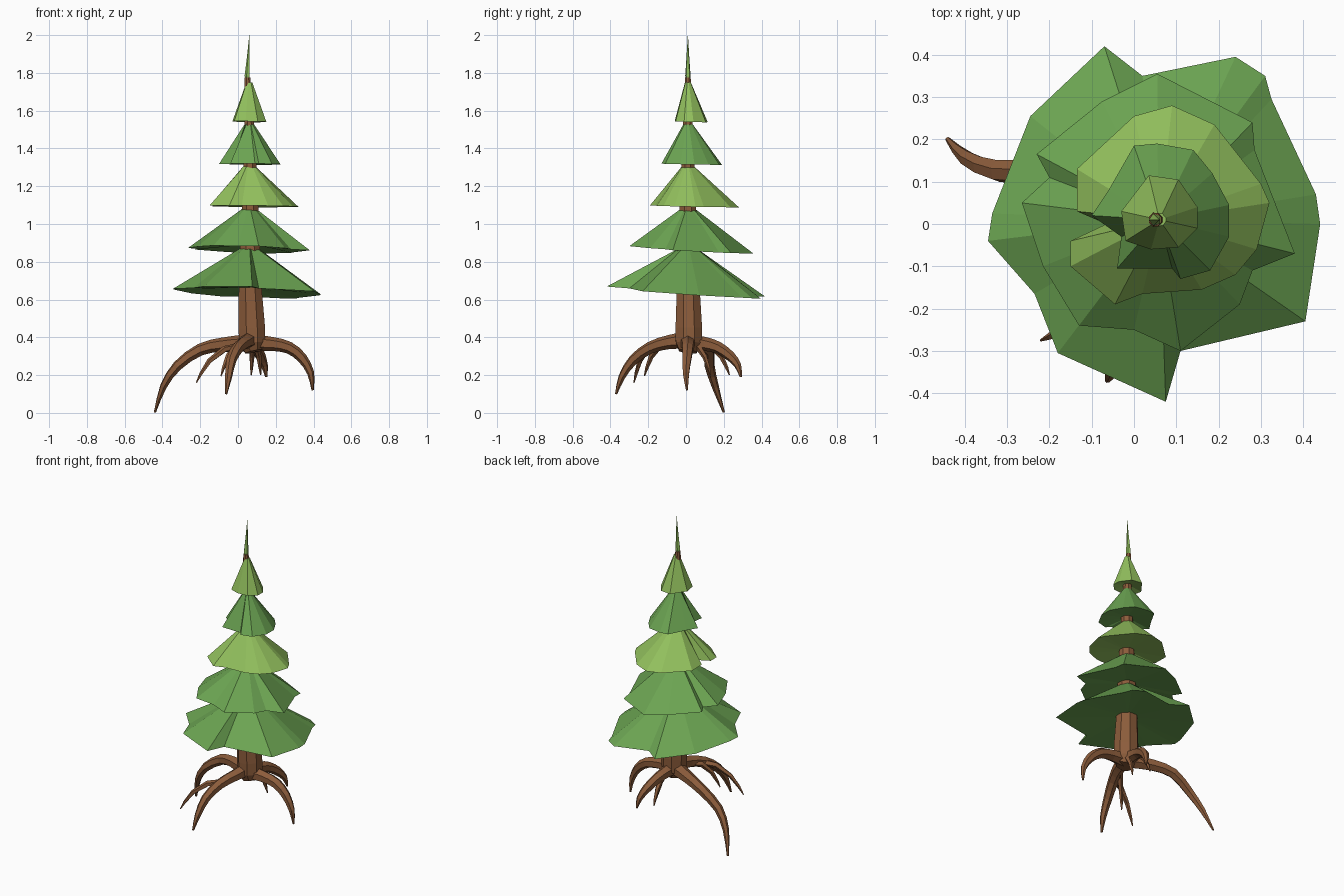
import bpy, math
from mathutils import Vector


def material(name, rgb):
    m = bpy.data.materials.new(name)
    m.diffuse_color = (*rgb, 1)
    return m


BARK = material("bark brown", (0.262, 0.108, 0.044))
DARK = material("deep green", (0.148, 0.37, 0.084))
LIGHT = material("light green", (0.29, 0.53, 0.11))


def make(name, verts, faces, mat):
    me = bpy.data.meshes.new(name)
    me.from_pydata([tuple(v) for v in verts], [], faces)
    me.materials.append(mat)
    ob = bpy.data.objects.new(name, me)
    bpy.context.collection.objects.link(ob)
    return ob


def bridge(a, b, n):
    """Quads between ring a and ring b (ring start indices)."""
    return [(a + i, a + (i + 1) % n, b + (i + 1) % n, b + i) for i in range(n)]


def tube(name, path, radii, sides, mat, side=None):
    """Faceted tapering tube along a path; the section never twists."""
    pts = [Vector(p) for p in path]
    if side is None:
        run = pts[-1] - pts[0]
        side = Vector((-run.y, run.x, 0)).normalized()
    verts, faces = [], []
    for i, p in enumerate(pts):
        d = (pts[min(i + 1, len(pts) - 1)] - pts[max(i - 1, 0)]).normalized()
        u = (side - d * side.dot(d)).normalized()
        v = d.cross(u)
        for k in range(sides):
            a = 2 * math.pi * (k + 0.5) / sides
            verts.append(p + (u * math.cos(a) + v * math.sin(a)) * radii[i])
        if i:
            faces += bridge((i - 1) * sides, i * sides, sides)
    faces.append(tuple(reversed(range(sides))))
    faces.append(tuple(range(len(verts) - sides, len(verts))))
    return make(name, verts, faces, mat)


def smooth(path, radii):
    """Insert a curved midpoint in every span of a path."""
    p = [Vector(q) for q in path]
    p = [2 * p[0] - p[1]] + p + [2 * p[-1] - p[-2]]
    out, rad = [], []
    for i in range(1, len(p) - 2):
        out += [p[i], (9 * (p[i] + p[i + 1]) - p[i - 1] - p[i + 2]) / 16]
        rad += [radii[i - 1], (radii[i - 1] + radii[i]) / 2]
    return out + [p[-2]], rad + [radii[-1]]


def tier(name, rim, z_top, z_rim, tilt, r, mat):
    """Skirt of needles: small top collar, ragged rim, nearly flat underside."""
    c = Vector((0.06, 0.01, 0))
    rim = sorted(rim, key=lambda p: math.atan2(p[1] - c.y, p[0] - c.x))
    n = len(rim)
    top, edge, inner = [], [], []
    for x, y in rim:
        d = (Vector((x, y, 0)) - c).normalized()
        top.append(c + d * r + Vector((0, 0, z_top)))
        edge.append(Vector((x, y, z_rim - tilt * y - tilt * 0.5 * x)))
        inner.append(c + d * r + Vector((0, 0, z_rim + 0.1 * (z_top - z_rim))))
    faces = bridge(n, 0, n) + bridge(2 * n, n, n) + [tuple(range(n))]
    make(name, top + edge + inner, faces, mat)


# Trunk
trunk = [(0.085, 0.01, 0.325, 0.05), (0.075, 0.015, 0.37, 0.075),
         (0.073, 0.015, 0.45, 0.076), (0.065, 0.012, 0.65, 0.066),
         (0.064, 0.01, 0.87, 0.058), (0.064, 0.01, 1.09, 0.047),
         (0.063, 0.01, 1.31, 0.037), (0.06, 0.01, 1.53, 0.027),
         (0.05, 0.01, 1.775, 0.016)]
tube("trunk", [t[:3] for t in trunk], [t[3] for t in trunk], 8, BARK, Vector((1, 0, 0)))

# Needle tiers, bottom to top
tier("needle_tier_1", [(-0.07, 0.42), (0.02, 0.35), (0.24, 0.395), (0.31, 0.35),
                       (0.325, 0.295), (0.43, 0.07), (0.44, 0), (0.405, -0.23),
                       (0.11, -0.30), (0.075, -0.42), (-0.18, -0.305), (-0.235, -0.165),
                       (-0.345, -0.04), (-0.335, 0.025), (-0.245, 0.255)],
     0.87, 0.642, 0.07, 0.05, DARK)
tier("needle_tier_2", [(0.055, 0.355), (0.28, 0.24), (0.285, 0.175), (0.38, -0.07),
                       (0.28, -0.11), (0.25, -0.19), (0.11, -0.30), (0, -0.25),
                       (-0.13, -0.24), (-0.215, -0.1), (-0.265, 0.05), (-0.2, 0.11),
                       (-0.23, 0.165), (-0.075, 0.29)],
     1.08, 0.868, 0.06, 0.038, DARK)
tier("needle_tier_3", [(0.09, 0.28), (0.19, 0.235), (0.30, 0.095), (0.32, 0.05),
                       (0.29, -0.06), (0.24, -0.12), (0.16, -0.155), (0.02, -0.165),
                       (-0.045, -0.19), (-0.15, -0.1), (-0.15, -0.04), (-0.065, 0),
                       (-0.135, 0.03), (-0.135, 0.13), (0, 0.255)],
     1.305, 1.095, 0.02, 0.033, LIGHT)
tier("needle_tier_4", [(0, 0.185), (0.055, 0.19), (0.14, 0.175), (0.185, 0.12),
                       (0.225, 0.045), (0.225, -0.03), (0.18, -0.11), (0.11, -0.13),
                       (0.09, -0.105), (-0.04, -0.105), (-0.03, -0.03), (-0.1, 0.02),
                       (-0.06, 0.08)],
     1.53, 1.318, 0.02, 0.024, DARK)
tier("needle_tier_5", [(0.035, 0.115), (0.105, 0.105), (0.15, 0.04), (0.15, -0.01),
                       (0.105, -0.055), (0.04, -0.06), (-0.02, -0.04), (-0.03, 0.03)],
     1.75, 1.543, 0.03, 0.016, LIGHT)

# Pointed tip
tube("tip", [(0.05, 0.01, 1.77), (0.05, 0.01, 1.785), (0.055, 0.01, 1.88), (0.06, 0.01, 2.0)],
     [0.012, 0.015, 0.008, 0.0005], 5, LIGHT, Vector((1, 0, 0)))

# Main roots: arch outward, then drop
roots = {
    "left_root": [(0.05, 0.02, 0.37), (-0.08, 0.08, 0.362), (-0.2, 0.12, 0.335),
                  (-0.32, 0.125, 0.25), (-0.395, 0.155, 0.14), (-0.44, 0.2, 0.003)],
    "right_root": [(0.08, 0.01, 0.37), (0.18, 0.01, 0.365), (0.27, 0.01, 0.345),
                   (0.34, 0.005, 0.29), (0.385, 0, 0.21), (0.395, 0.005, 0.12)],
    "front_root": [(0.06, 0, 0.385), (0.04, -0.09, 0.375), (0, -0.19, 0.345),
                   (-0.035, -0.28, 0.28), (-0.05, -0.34, 0.19), (-0.063, -0.37, 0.1)],
    "back_root": [(0.075, 0.02, 0.37), (0.08, 0.1, 0.365), (0.095, 0.17, 0.345),
                  (0.12, 0.235, 0.3), (0.14, 0.275, 0.25), (0.15, 0.29, 0.19)],
}
for name, path in roots.items():
    tube(name, *smooth(path, [0.046, 0.037, 0.032, 0.027, 0.019, 0.006]), 6, BARK)

# Thin rootlets branching from the main roots: start and tip
rootlets = [((0.01, -0.17, 0.35), (-0.22, -0.275, 0.16)),
            ((0.03, -0.1, 0.365), (-0.09, -0.22, 0.195)),
            ((0.08, 0.09, 0.36), (0.07, 0.23, 0.2)),
            ((0.09, 0.03, 0.36), (0.12, 0.13, 0.2))]
for i, (a, b) in enumerate(rootlets):
    a, b = Vector(a), Vector(b)
    path = []
    for t in (0, 0.35, 0.7, 0.9, 1):
        p = a.lerp(b, t)
        p.z = a.z + (b.z - a.z) * t ** 2.6
        path.append(p)
    tube(f"rootlet_{i + 1}", path, [0.022, 0.018, 0.014, 0.009, 0.003], 5, BARK)
